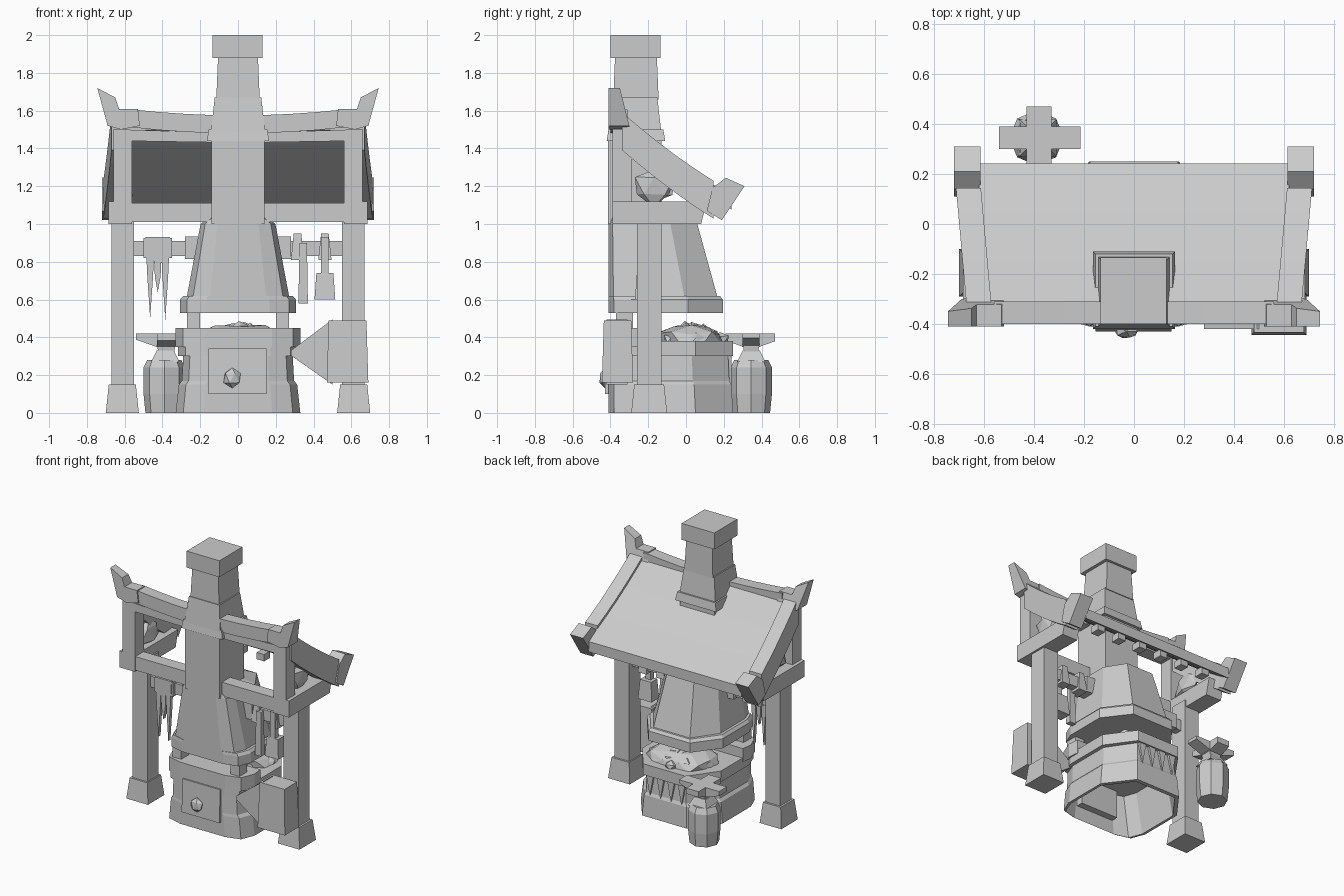
import bpy, bmesh, math, random

random.seed(4)
cube = bpy.data.objects.get("Cube")
if cube:
    bpy.data.objects.remove(cube, do_unlink=True)

material = bpy.data.materials.new("pale_grey")
material.use_nodes = True
grey = (.6, .6, .6, 1)
material.diffuse_color = grey
material.node_tree.nodes["Principled BSDF"].inputs["Base Color"].default_value = grey


def finish(name, bm):
    bmesh.ops.recalc_face_normals(bm, faces=bm.faces)
    mesh = bpy.data.meshes.new(name)
    bm.to_mesh(mesh)
    bm.free()
    mesh.materials.append(material)
    part = bpy.data.objects.new(name, mesh)
    bpy.context.scene.collection.objects.link(part)


def loft(name, rings, both=False):
    """Skin equal rings of points, and repeat them mirrored in x if both."""
    for side in (1, -1) if both else (1,):
        bm = bmesh.new()
        rows = [[bm.verts.new((side * x, y, z)) for x, y, z in ring] for ring in rings]
        for low, high in zip(rows, rows[1:]):
            for i in range(len(low)):
                bm.faces.new((low[i - 1], low[i], high[i], high[i - 1]))
        bm.faces.new(rows[0])
        bm.faces.new(rows[-1])
        finish(name, bm)


def block(name, x, y, z, inset=0, both=False):
    """Box whose top is drawn in on all sides by inset."""
    rings = []
    for height, trim in zip(z, (0, inset)):
        left, right = x[0] + trim, x[1] - trim
        front, back = y[0] + trim, y[1] - trim
        rings.append([(left, front, height), (right, front, height),
                      (right, back, height), (left, back, height)])
    loft(name, rings, both)


def plank(name, x, y, z_range, both=False):
    """Board running back over y stations; x and z limits follow y by rule."""
    rings = []
    for depth in y:
        (left, right), (low, high) = x(depth), z_range(depth)
        rings.append([(left, depth, low), (right, depth, low),
                      (right, depth, high), (left, depth, high)])
    loft(name, rings, both)


def beam(name, stations, y, z_range):
    """Bar running sideways over x stations; z limits follow x by rule."""
    rings = []
    for x in stations:
        low, high = z_range(x)
        rings.append([(x, y[0], low), (x, y[1], low), (x, y[1], high), (x, y[0], high)])
    loft(name, rings)


def side_profile(name, x, profile, both=False):
    loft(name, [[(across, y, z) for y, z in profile] for across in x], both)


def front_profile(name, y, profile):
    loft(name, [[(x, depth, z) for x, z in profile] for depth in y])


def rock(name, centre, size, detail=1, jitter=.15, both=False):
    """Rough faceted lump."""
    for side in (1, -1) if both else (1,):
        bm = bmesh.new()
        bmesh.ops.create_icosphere(bm, subdivisions=detail, radius=1)
        for vert in bm.verts:
            vert.co *= random.uniform(1 - jitter, 1 + jitter)
            vert.co = [c + s * v for c, s, v in zip(centre, size, vert.co)]
            vert.co.x *= side
        finish(name, bm)


# Faceted hearth footprint, splayed at the back
FRONT, BACK = -.41, .25
half = [(.18, FRONT), (.29, -.38), (.33, -.28), (.33, .05), (.18, BACK)]
footprint = half + [(-x, y) for x, y in reversed(half)]


def forge(name, *levels):
    """Footprint levels, each a height, a width scale and a back limit."""
    loft(name, [[(x * scale, FRONT + (y - FRONT) * (back - FRONT) / (BACK - FRONT), z)
                 for x, y in footprint] for z, scale, back in levels])


# Hearth, hollow from below
forge("hearth_base", (.3, .8, .2), (0, .94, .22), (0, 1, BACK), (.15, .95, .24),
      (.17, .9, .23), (.35, .87, .22))
forge("hearth_band", (.3, .96, BACK), (.38, .96, BACK))
front_band = half[:3] + [(.32, -.2)]
front_band += [(-x, y) for x, y in reversed(front_band)]
loft("hearth_front_band", [[(x, y, z) for x, y in front_band] for z in (.35, .45)])
block("hood_pillar", x=(.2, .27), y=(-.37, -.28), z=(.42, .56), both=True)

# Hood, narrowing steeply behind the chimney
forge("hood_rim", (.53, .93, .195), (.6, .93, .195), (.62, .88, .18))
forge("hood", (.6, .83, .17), (1, .6, .06), (1.08, .3, -.1))

# Coals spiralling over a heap
rock("coal_heap", centre=(0, .03, .37), size=(.25, .19, .1), detail=2)
for i in range(22):
    reach = .03 + .009 * i
    rock("coal", centre=(reach * math.cos(i * 2.4), .03 + reach * math.sin(i * 2.4) * .75,
                         .46 - reach * .35), size=(.05, .045, .035), jitter=.25)

# Hearth door, knob and the shards at the back opening
side_profile("hearth_door", x=(-.155, .15),
             profile=[(-.43, .1), (-.42, .34), (-.36, .34), (-.36, .1)])
rock("door_knob", centre=(-.03, -.43, .185), size=(.05, .03, .055), jitter=.1)
for i in range(4):
    middle = -.13 + .085 * i
    front_profile("ash_shard", y=(.21, .24),
                  profile=[(middle, .15), (middle + .03, .31), (middle - .03, .31)])

# Chimney
stack_y = (-.413, -.13)
block("chimney_lower", x=(-.14, .14), y=stack_y, z=(1, 1.45))
block("chimney_collar", x=(-.165, .165), y=(-.42, -.11), z=(1.44, 1.5), inset=.01)
block("chimney_middle", x=(-.145, .145), y=stack_y, z=(1.48, 1.67), inset=.022)
block("chimney_shaft", x=(-.115, .115), y=(-.385, -.145), z=(1.66, 1.9), inset=.01)
block("chimney_cap", x=(-.135, .13), y=(-.4, -.135), z=(1.88, 2))

# Timber frame
block("front_beam", x=(-.66, .66), y=(-.385, -.29), z=(1.01, 1.11))
beam("header_beam", stations=(-.66, 0, .66), y=(-.39, -.29),
     z_range=lambda x: (1.43 + abs(x) / 60, 1.48 + abs(x) / 30))
block("post", x=(.55, .67), y=(-.26, -.13), z=(.1, 1.05), both=True)
block("post_foot", x=(.525, .7), y=(-.29, -.1), z=(0, .15), inset=.016, both=True)
block("upper_post", x=(.56, .66), y=(-.39, -.285), z=(1.1, 1.48), both=True)
side_profile("side_beam", x=(.56, .685), both=True,
             profile=[(-.39, 1), (.08, 1), (.11, 1.12), (-.39, 1.12)])
rock("loft_bundle", centre=(.605, -.17, 1.2), size=(.045, .11, .1), jitter=.2, both=True)


# Sagging roof with side rails, upturned ridge and rafter tips
def roof_height(y):
    return 1.305 - .7 * y + .25 * y * y


slope = [-.34 + .097 * i for i in range(7)]
plank("roof_sheet", x=lambda y: (-.62, .62), y=slope,
      z_range=lambda y: (roof_height(y) - .075, roof_height(y)))
plank("roof_rail", x=lambda y: (.6 + y * .09, .7 + y * .09), y=slope[:-1], both=True,
      z_range=lambda y: (roof_height(y) - .18, roof_height(y) + .02))
side_profile("rail_end", x=(.615, .72), both=True,
             profile=[(.11, 1.07), (.19, 1.02), (.31, 1.2), (.21, 1.245), (.14, 1.19)])
beam("ridge_cap", stations=[.14 * i for i in range(-4, 5)], y=(-.4, -.31),
     z_range=lambda x: (1.48 + x * x * .1, 1.575 + x * x * .1))
horn = [(.52, 1.52), (.62, 1.5), (.69, 1.52), (.745, 1.72),
        (.65, 1.67), (.63, 1.61), (.53, 1.61)]
loft("ridge_horn", [[(x, FRONT, z) for x, z in horn],
                    [(x, .08 - z / 4, z) for x, z in horn]], both=True)
for i in range(6):
    middle = -.45 + .18 * i
    block("rafter_tip", x=(middle - .03, middle + .03), y=(.13, .2), z=(1.06, 1.11))

# Tool rails
block("tool_rail", x=(.18, .56), y=(-.225, -.17), z=(.83, .91), both=True)
block("rail_bracket", x=(.21, .28), y=(-.24, -.15), z=(.815, .935), both=True)

# Tongs hanging on the right
block("tongs_hook", x=(-.5, -.35), y=(-.25, -.15), z=(.82, .925))
for middle, tip in ((-.465, .5), (-.425, .64), (-.385, .49)):
    front_profile("tongs_arm", y=(-.255, -.23),
                  profile=[(middle, tip), (middle + .015, .72), (middle + .025, .93),
                           (middle - .025, .93), (middle - .015, .72)])

# File and hammer hanging on the left
tool_y = (-.26, -.22)
for middle in (.315, .46):
    block("tool_hook", x=(middle - .035, middle + .035), y=(-.25, -.15),
          z=(.81, .95), inset=.015)
block("file", x=(.32, .37), y=tool_y, z=(.58, .9), inset=.005)
block("hammer_handle", x=(.44, .48), y=tool_y, z=(.7, .93))
block("hammer_head", x=(.405, .515), y=(-.27, -.18), z=(.6, .74), inset=.01)

# Bellows beside the hearth
beam("bellows_bag", stations=(.28, .36, .5), y=(-.42, -.31),
     z_range=lambda x: (.5 - x * .7, .12 + x * .75))
block("bellows_board", x=(.47, .69), y=(-.445, -.28), z=(.16, .49), inset=.01)

# Anvil on a faceted stump
stump_x, stump_y = -.39, .345
rings = []
for z, radius in ((0, .1), (.1, .11), (.24, .11), (.28, .09)):
    angles = [math.tau * i / 8 for i in range(8)]
    rings.append([(stump_x + radius * math.cos(a), stump_y + radius * math.sin(a), z)
                  for a in angles])
loft("stump", rings)
block("anvil_foot", x=(-.46, -.31), y=(.27, .42), z=(.27, .33), inset=.03)
block("anvil_waist", x=(-.42, -.34), y=(.31, .38), z=(.3, .38), inset=-.01)
beam("anvil_bar", stations=(-.54, -.43, -.33, -.215), y=(.3, .39),
     z_range=lambda x: (.335 + .35 * abs(x - stump_x), .42))
plank("anvil_cross_bar", x=lambda y: (-.43, -.33), y=(.21, .3, .39, .47),
      z_range=lambda y: (.335 + .35 * abs(y - stump_y), .42))
